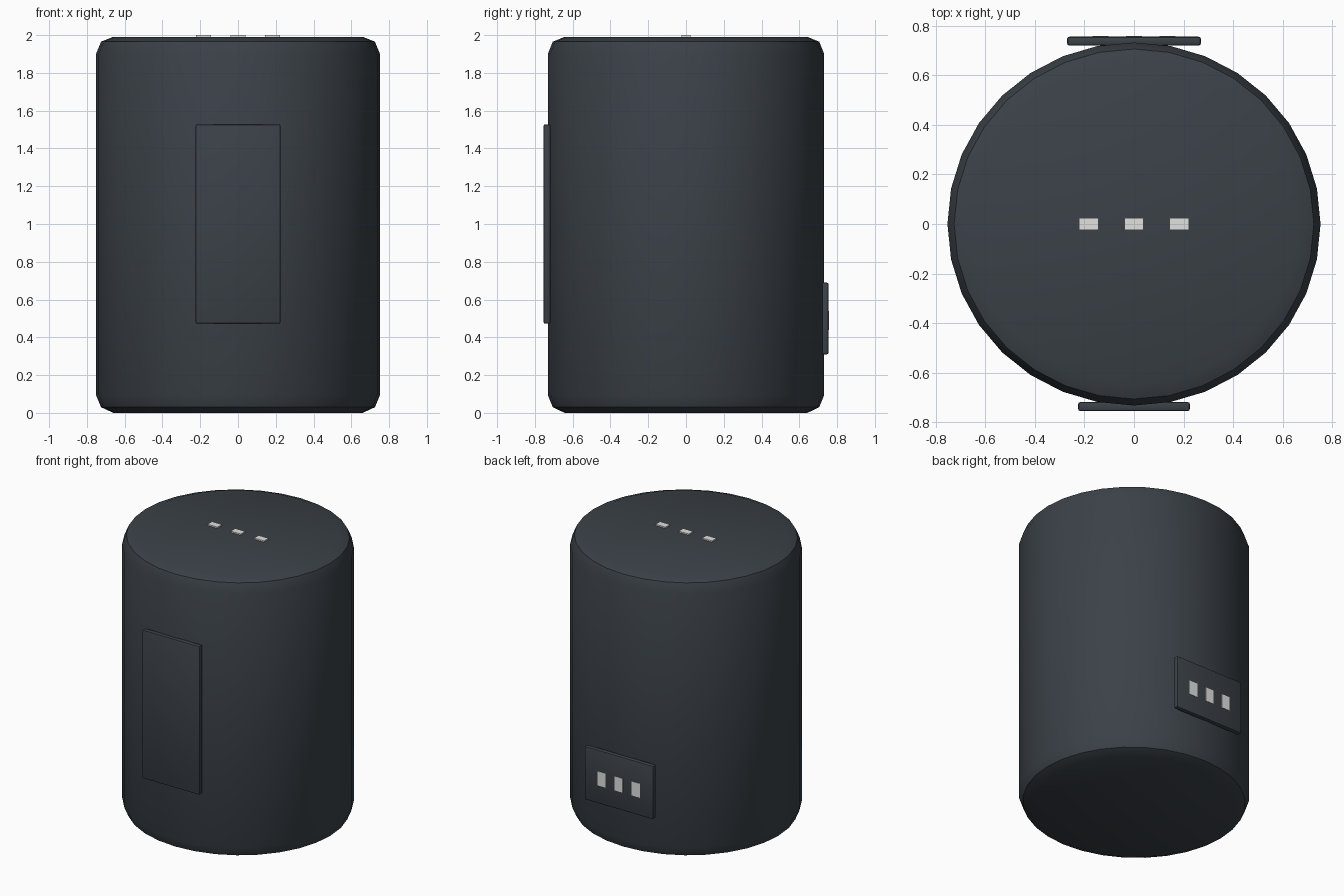
import bpy, bmesh, math
from mathutils import Matrix

cube = bpy.data.objects.get("Cube")
if cube:
    bpy.data.objects.remove(cube, do_unlink=True)


def material(name, colour):
    mat = bpy.data.materials.new(name)
    mat.use_nodes = True
    mat.diffuse_color = colour
    bsdf = next(n for n in mat.node_tree.nodes if n.type == "BSDF_PRINCIPLED")
    bsdf.inputs["Base Color"].default_value = colour
    return mat


charcoal = material("charcoal", (0.043, 0.053, 0.064, 1))
pale_grey = material("pale_grey", (0.75, 0.76, 0.74, 1))


def finish(name, bm, mat, smooth=True):
    bmesh.ops.recalc_face_normals(bm, faces=bm.faces)
    mesh = bpy.data.meshes.new(name)
    bm.to_mesh(mesh)
    bm.free()
    mesh.materials.append(mat)
    obj = bpy.data.objects.new(name, mesh)
    bpy.context.collection.objects.link(obj)
    if smooth:
        bpy.ops.object.select_all(action="DESELECT")
        obj.select_set(True)
        bpy.context.view_layer.objects.active = obj
        bpy.ops.object.shade_smooth_by_angle(angle=math.radians(40))
    return obj


def box(name, centre, size, mat, bevel=0):
    bm = bmesh.new()
    bmesh.ops.create_cube(bm, size=1, matrix=Matrix.Translation(centre) @ Matrix.Diagonal((*size, 1)))
    if bevel:
        bmesh.ops.bevel(bm, geom=bm.edges[:], offset=bevel, segments=2, profile=0.5, affect="EDGES")
    return finish(name, bm, mat, bevel > 0)


# Slightly oval body with rounded rims
SIDES = 32
profile = [(0.66, 0), (0.725, 0.03), (0.752, 0.095), (0.752, 1.9), (0.725, 1.965), (0.66, 1.991)]
bm = bmesh.new()
rings = []
for radius, z in profile:
    angles = [math.tau * i / SIDES for i in range(SIDES)]
    rings.append([bm.verts.new((radius * math.cos(a), radius * 0.973 * math.sin(a), z)) for a in angles])
for low, high in zip(rings, rings[1:]):
    for i in range(SIDES):
        j = (i + 1) % SIDES
        bm.faces.new((low[i], low[j], high[j], high[i]))
bm.faces.new(rings[0])
bm.faces.new(rings[-1])
finish("body", bm, charcoal)

# Front panel and rear socket plate
box("front_panel", (0, -0.736, 1), (0.45, 0.036, 1.055), charcoal, 0.008)
box("rear_plate", (0, 0.737, 0.5), (0.54, 0.036, 0.38), charcoal, 0.01)

# Three top buttons and three rear sockets
for label, side in (("right", -1), ("middle", 0), ("left", 1)):
    box("top_button_" + label, (side * 0.183, 0, 1.99), (0.078, 0.05, 0.02), pale_grey)
    box("rear_socket_" + label, (side * 0.135, 0.753, 0.49), (0.064, 0.008, 0.1), pale_grey)
